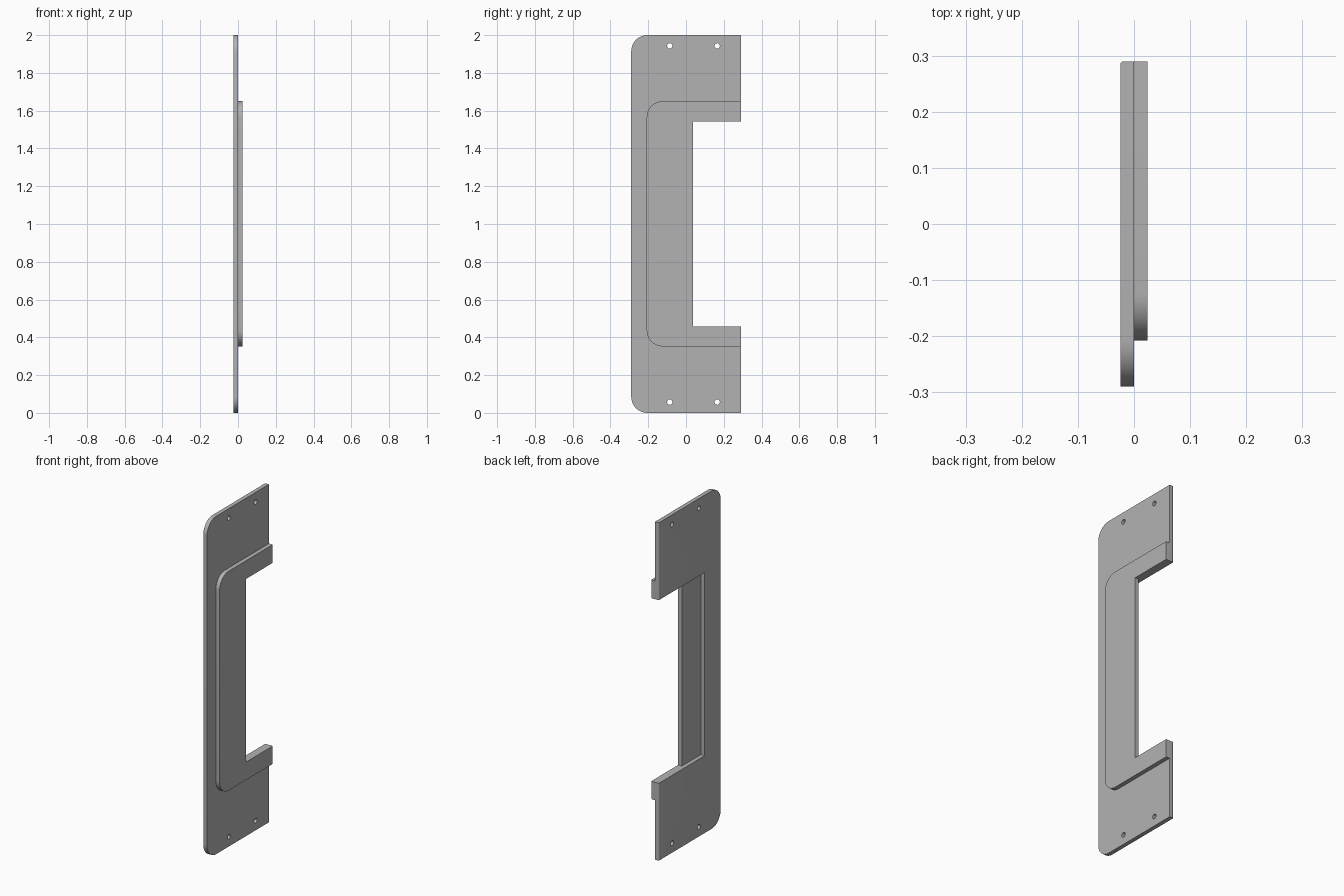
import bpy, bmesh, math

if "Cube" in bpy.data.objects:
    bpy.data.objects.remove(bpy.data.objects["Cube"])

BACK, MID, FRONT = -0.0245, 0.0, 0.0245
EDGE = 0.29      # open side of the frame
SLOT = (0.458, 1.542)

grey = bpy.data.materials.new("grey")
grey.diffuse_color = (0.45, 0.45, 0.45, 1)
grey.use_nodes = True
grey.node_tree.nodes["Principled BSDF"].inputs["Base Color"].default_value = grey.diffuse_color


def arc(cy, cz, r, a0, a1, n=10):
    return [(cy + r * math.cos(math.radians(a0 + (a1 - a0) * i / n)),
             cz + r * math.sin(math.radians(a0 + (a1 - a0) * i / n))) for i in range(n + 1)]


def c_profile(y0, z0, z1, inner, r):
    """C-shaped outline in (y, z), rounded on its closed side."""
    return ([(EDGE, z1)] + arc(y0 + r, z1 - r, r, 90, 180) + arc(y0 + r, z0 + r, r, 180, 270)
            + [(EDGE, z0), (EDGE, SLOT[0]), (inner, SLOT[0]), (inner, SLOT[1]), (EDGE, SLOT[1])])


def slab(name, pts, x0, x1, round_edge=0):
    """Extrude a (y, z) outline from x0 to x1."""
    bm = bmesh.new()
    face = bm.faces.new([bm.verts.new((x0, y, z)) for y, z in pts])
    ext = bmesh.ops.extrude_face_region(bm, geom=[face])
    bmesh.ops.translate(bm, vec=(x1 - x0, 0, 0),
                        verts=[g for g in ext["geom"] if isinstance(g, bmesh.types.BMVert)])
    bmesh.ops.recalc_face_normals(bm, faces=bm.faces[:])
    if round_edge:
        edges = [e for e in bm.edges if all(abs(v.co.x - x0) < 1e-5 and abs(v.co.y - EDGE) < 1e-5
                                            for v in e.verts)]
        bmesh.ops.bevel(bm, geom=edges, offset=round_edge, segments=4, profile=0.5, affect='EDGES')
    me = bpy.data.meshes.new(name)
    bm.to_mesh(me)
    bm.free()
    me.materials.append(grey)
    ob = bpy.data.objects.new(name, me)
    bpy.context.collection.objects.link(ob)
    return ob


# Main plate with the wide slot, and the raised frame overlapping its rim
plate = slab("back_plate", c_profile(-0.29, 0, 2, -0.14, 0.085), BACK, MID, 0.006)
frame = slab("raised_frame", c_profile(-0.208, 0.352, 1.65, 0.038, 0.085), MID, FRONT)

# Screw holes through the plate
for y in (-0.086, 0.165):
    for z in (0.057, 1.943):
        hole = slab("hole_cutter", arc(y, z, 0.014, 0, 360, 20)[:-1], BACK - 0.05, MID + 0.05)
        hole.hide_render = True
        hole.hide_viewport = True
        mod = plate.modifiers.new("screw_hole", 'BOOLEAN')
        mod.operation = 'DIFFERENCE'
        mod.solver = 'EXACT'
        mod.object = hole

for ob in (plate, frame):
    bpy.ops.object.select_all(action='DESELECT')
    ob.select_set(True)
    bpy.context.view_layer.objects.active = ob
    bpy.ops.object.shade_smooth_by_angle(angle=math.radians(30))
